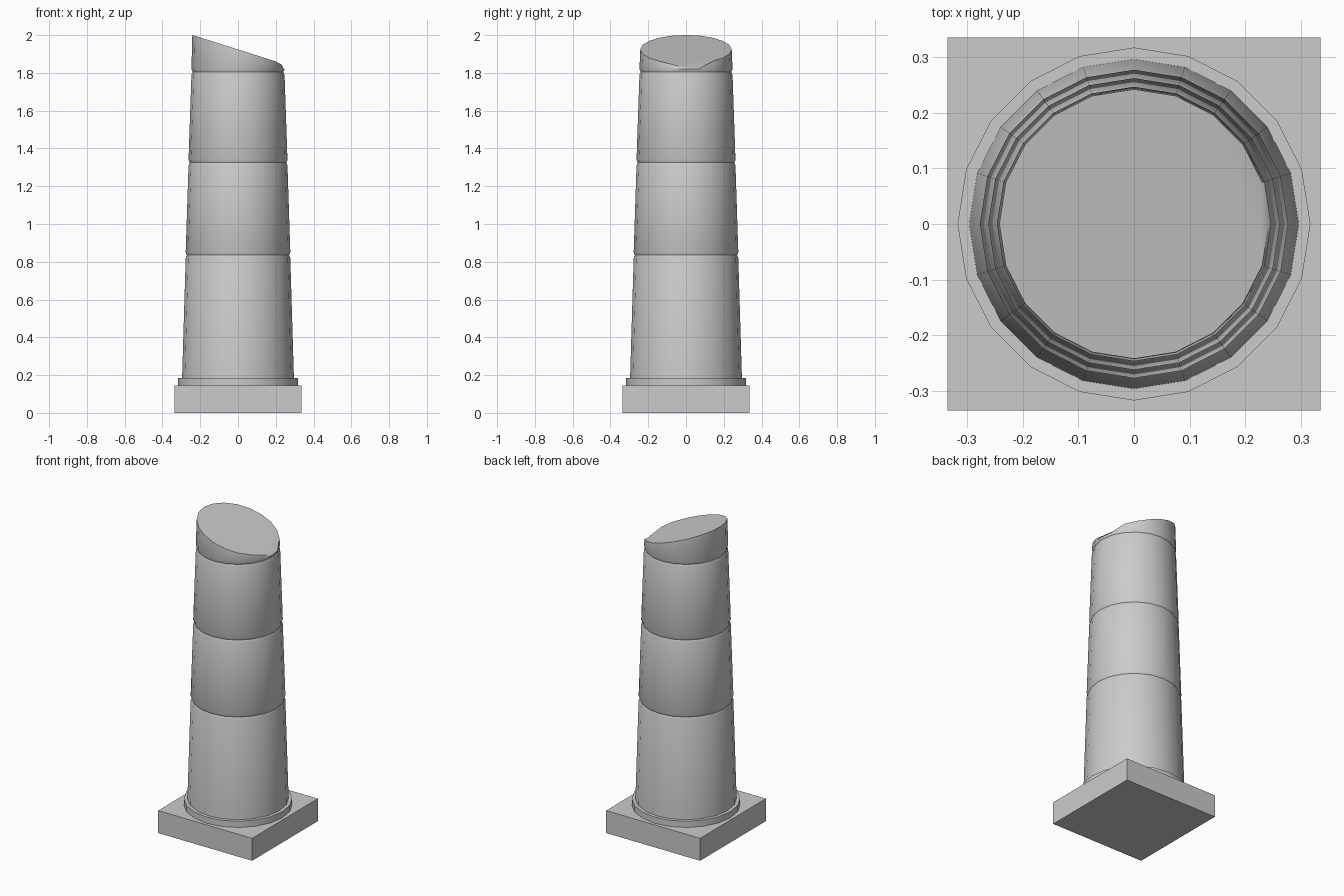
import bpy, bmesh, math

if "Cube" in bpy.data.objects:
    bpy.data.objects.remove(bpy.data.objects["Cube"])

SIDES = 20


def finish(name, bm, smooth=False):
    bmesh.ops.recalc_face_normals(bm, faces=bm.faces)
    me = bpy.data.meshes.new(name)
    bm.to_mesh(me)
    bm.free()
    ob = bpy.data.objects.new(name, me)
    bpy.context.collection.objects.link(ob)
    if smooth:
        bpy.ops.object.select_all(action='DESELECT')
        ob.select_set(True)
        bpy.context.view_layer.objects.active = ob
        bpy.ops.object.shade_smooth_by_angle(angle=math.radians(35))
    return ob


def lathe(name, profile, top=None):
    """Stack of 20-sided rings; top(i, x) overrides the last ring's heights."""
    bm = bmesh.new()
    rings = []
    for k, (r, z) in enumerate(profile):
        ring = []
        for i in range(SIDES):
            a = 2 * math.pi * i / SIDES
            x, y = r * math.cos(a), r * math.sin(a)
            h = top(i, x) if top and k == len(profile) - 1 else z
            ring.append(bm.verts.new((x, y, h)))
        rings.append(ring)
    for lo, hi in zip(rings, rings[1:]):
        for i in range(SIDES):
            j = (i + 1) % SIDES
            bm.faces.new((lo[i], lo[j], hi[j], hi[i]))
    bm.faces.new(rings[0][::-1])
    bm.faces.new(rings[-1])
    return finish(name, bm, True)


# Square plinth
bm = bmesh.new()
bmesh.ops.create_cube(bm, size=1)
bmesh.ops.scale(bm, vec=(0.67, 0.67, 0.145), verts=bm.verts)
bmesh.ops.translate(bm, vec=(0, 0, 0.0725), verts=bm.verts)
finish("plinth", bm)

# Round base ring
lathe("base_ring", [(0.317, 0.145), (0.317, 0.185)])


# Tapered shaft with shallow joints and a broken slanted top
def broken(i, x):
    chips = {0: 1.822, 1: 1.826, SIDES - 1: 1.845}
    return chips.get(i, 1.924 - 0.316 * x)


profile = [(0.296, 0.185)]
for r, z in ((0.277, 0.835), (0.262, 1.325), (0.2465, 1.805)):
    profile += [(r, z - 0.015), (r - 0.006, z), (r, z + 0.015)]
profile.append((0.242, 2.0))
lathe("shaft", profile, broken)
